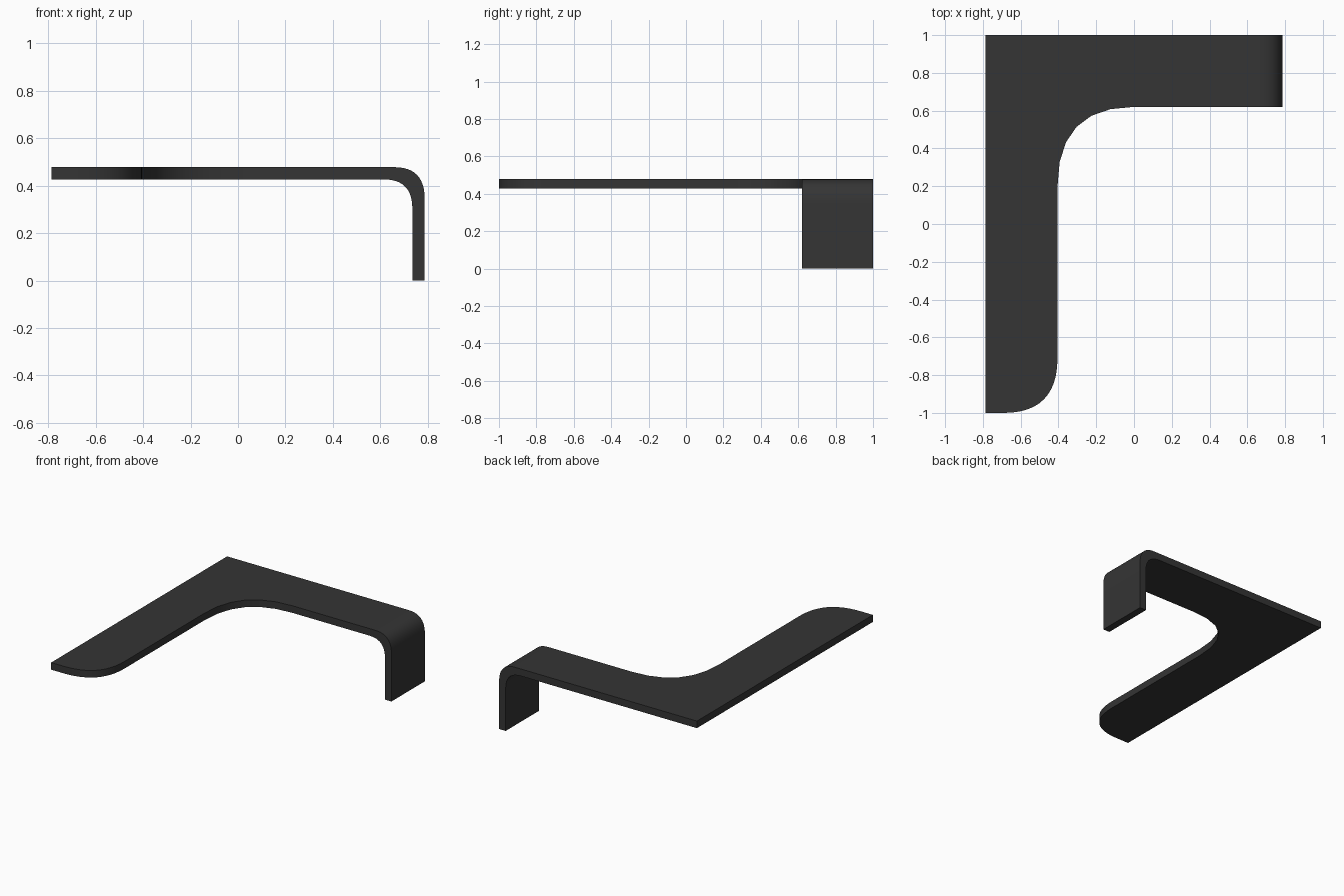
import bpy, bmesh, math
from mathutils import Vector

if "Cube" in bpy.data.objects:
    bpy.data.objects.remove(bpy.data.objects["Cube"])

X, Y = 0.787, 1.0            # half width and half depth
TOP, LOW = 0.478, 0.427      # plate top and underside
ARM_Y, LEG_X = 0.62, -0.405  # inner edges of the two arms
SEAM = 0.612                 # where the arm starts to fold down


def curve(p0, p1, p2, n):
    """Rounded corner as a quadratic curve."""
    p0, p1, p2 = Vector(p0), Vector(p1), Vector(p2)
    return [tuple(p0 * (1 - t) ** 2 + p1 * 2 * t * (1 - t) + p2 * t * t)
            for t in (i / n for i in range(n + 1))]


def prism(bm, points, vec):
    """Extrude a closed outline along vec."""
    face = bm.faces.new([bm.verts.new(p) for p in points])
    ext = bmesh.ops.extrude_face_region(bm, geom=[face], use_keep_orig=True)
    verts = [v for v in ext["geom"] if isinstance(v, bmesh.types.BMVert)]
    bmesh.ops.translate(bm, verts=verts, vec=vec)


bm = bmesh.new()

# Flat L-shaped plate with a rounded foot and inner corner
outline = [(-X, Y), (-X, -Y)]
outline += curve((-0.69, -Y), (LEG_X, -Y), (LEG_X, -0.71), 12)
outline += curve((LEG_X, 0.2), (LEG_X, ARM_Y), (0, ARM_Y), 6)
outline += [(SEAM, ARM_Y), (SEAM, Y)]
prism(bm, [(x, y, LOW) for x, y in outline], (0, 0, TOP - LOW))

# Folded end of the arm
inner = X - 0.052
profile = [(SEAM, TOP)]
profile += curve((0.66, TOP), (X, TOP), (X, 0.345), 12)
profile += [(X, 0), (inner, 0)]
profile += curve((inner, 0.305), (inner, LOW), (SEAM, LOW), 12)
prism(bm, [(x, ARM_Y, z) for x, z in profile], (0, Y - ARM_Y, 0))

# Weld the two sections without inner walls
caps = [f for f in bm.faces if all(abs(v.co.x - SEAM) < 1e-4 for v in f.verts)]
bmesh.ops.delete(bm, geom=caps, context='FACES_ONLY')
bmesh.ops.remove_doubles(bm, verts=bm.verts, dist=1e-4)
bmesh.ops.recalc_face_normals(bm, faces=bm.faces)

mesh = bpy.data.meshes.new("bent_bracket")
bm.to_mesh(mesh)
bm.free()
obj = bpy.data.objects.new("bent_bracket", mesh)
bpy.context.collection.objects.link(obj)

# Dark finish
mat = bpy.data.materials.new("dark_grey")
mat.diffuse_color = (0.035, 0.035, 0.035, 1)
mat.use_nodes = True
mat.node_tree.nodes["Principled BSDF"].inputs["Base Color"].default_value = mat.diffuse_color
mesh.materials.append(mat)

bpy.context.view_layer.objects.active = obj
obj.select_set(True)
bpy.ops.object.shade_smooth_by_angle(angle=math.radians(30))
